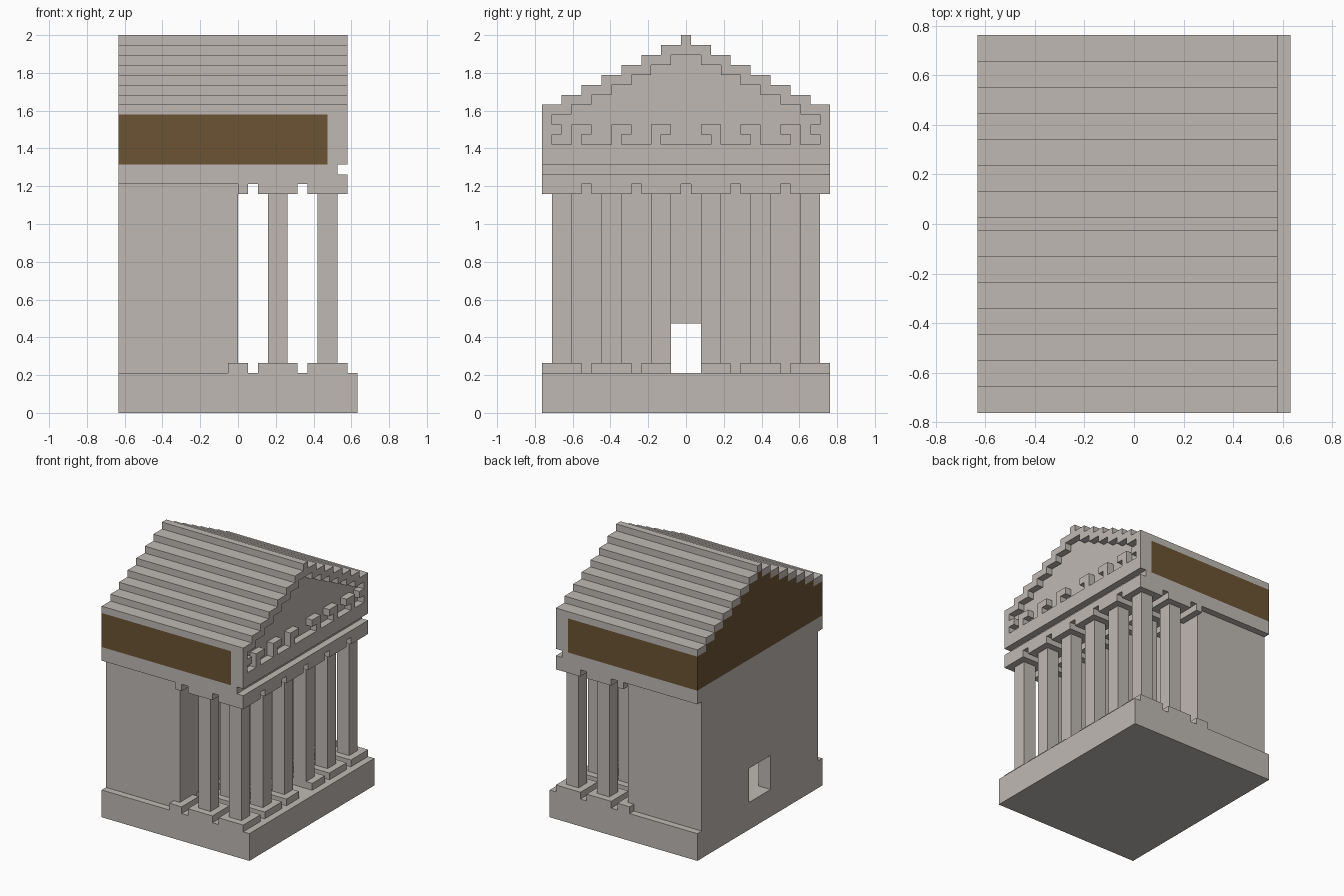
import bpy
import bmesh

cube = bpy.data.objects.get("Cube")
if cube:
    bpy.data.objects.remove(cube, do_unlink=True)

U = 2 / 38          # size of one building block
HALF = 14.5         # half width of the temple in blocks


def material(name, colour):
    m = bpy.data.materials.new(name)
    m.use_nodes = True
    m.diffuse_color = colour
    m.node_tree.nodes["Principled BSDF"].inputs["Base Color"].default_value = colour
    return m


STONE = material("pale_stone", (0.52, 0.485, 0.456, 1))
BROWN = material("dark_brown", (0.147, 0.087, 0.034, 1))


def prism(name, x0, x1, outline, mat=STONE):
    """Extrude a half outline (y, z) along x and mirror it across y = 0."""
    bm = bmesh.new()
    face = bm.faces.new([bm.verts.new((x0 * U, y * U, z * U)) for y, z in outline])
    out = bmesh.ops.extrude_face_region(bm, geom=[face], use_keep_orig=True)
    moved = [v for v in out["geom"] if isinstance(v, bmesh.types.BMVert)]
    bmesh.ops.translate(bm, verts=moved, vec=((x1 - x0) * U, 0, 0))
    # drop the seam on the mirror plane
    seam = [f for f in bm.faces if all(abs(v.co.y) < 1e-6 for v in f.verts)]
    bmesh.ops.delete(bm, geom=seam, context='FACES_ONLY')
    bmesh.ops.recalc_face_normals(bm, faces=bm.faces)
    mesh = bpy.data.meshes.new(name)
    bm.to_mesh(mesh)
    bm.free()
    mesh.materials.append(mat)
    ob = bpy.data.objects.new(name, mesh)
    bpy.context.collection.objects.link(ob)
    mirror = ob.modifiers.new("mirror", 'MIRROR')
    mirror.use_axis = (False, True, False)
    return ob


def block(name, x0, x1, y0, y1, z0, z1):
    return prism(name, x0, x1, [(y0, z0), (y1, z0), (y1, z1), (y0, z1)])


def stairs(y, z, steps):
    """Steps two blocks wide and one high, rising to the ridge."""
    pts = []
    for k in range(steps):
        pts += [(y - 2 * k, z + k), (y - 2 * k - 2, z + k)]
    return pts + [(y - 2 * steps, z + steps), (0, z + steps)]


# Platform, cella walls with low doorways, entablature
block("platform", -12, 12, 0, HALF, 0, 4)
door_wall = [(0, 23), (13.5, 23), (13.5, 4), (2.5, 4), (2.5, 9), (0, 9)]
prism("back_wall", -12, -10, door_wall)
prism("front_wall", -2, 0, door_wall)
block("side_walls", -10, -2, 11.5, 13.5, 4, 23)
block("architrave", -12, 11, 0, HALF, 23, 24)
block("frieze", -12, 10, 0, HALF, 24, 25)

# Two rows of columns plus blocks against the cella front
for y in (2.5, 7.5, 12.5):
    inner = max(y - 2, 1.5)      # keeps the entrance path clear
    for x in (4, 9):
        block("column", x - 1, x + 1, y - 1, y + 1, 4, 23)
        block("column_base", x - 2, x + 2, inner, y + 2, 4, 5)
        block("column_capital", x - 2, x + 2, y - 2, y + 2, 22, 23)
    block("wall_base", -1, 1, max(y - 2, 2.5), y + 2, 4, 5)
    block("wall_capital", 0, 1, y - 2, y + 2, 22, 23)

# Attic, roof and tympanum
roof_top = stairs(HALF, 31, 7)
roof_under = stairs(HALF, 30, 7)
prism("attic", -12, 9, [(0, 25), (HALF, 25)] + roof_under, BROWN)
prism("tympanum", 9, 10, [(0, 25), (HALF, 25)] + roof_under)
prism("roof", -12, 10, roof_top + roof_under[::-1])

# Pediment frame with a key pattern along its lower edge
keys = [(13.5, 29), (12.5, 29), (12.5, 28), (13.5, 28), (13.5, 27)]
for s in (11.5, 7.5, 3.5):
    keys += [(s, 27), (s, 29), (s - 2, 29), (s - 2, 28), (s - 1, 28), (s - 1, 27)]
keys.append((0, 27))
frame = [(0, 25), (HALF, 25)] + roof_top + stairs(13.5, 30, 6)[::-1] + keys
prism("pediment_frame", 10, 11, frame)
